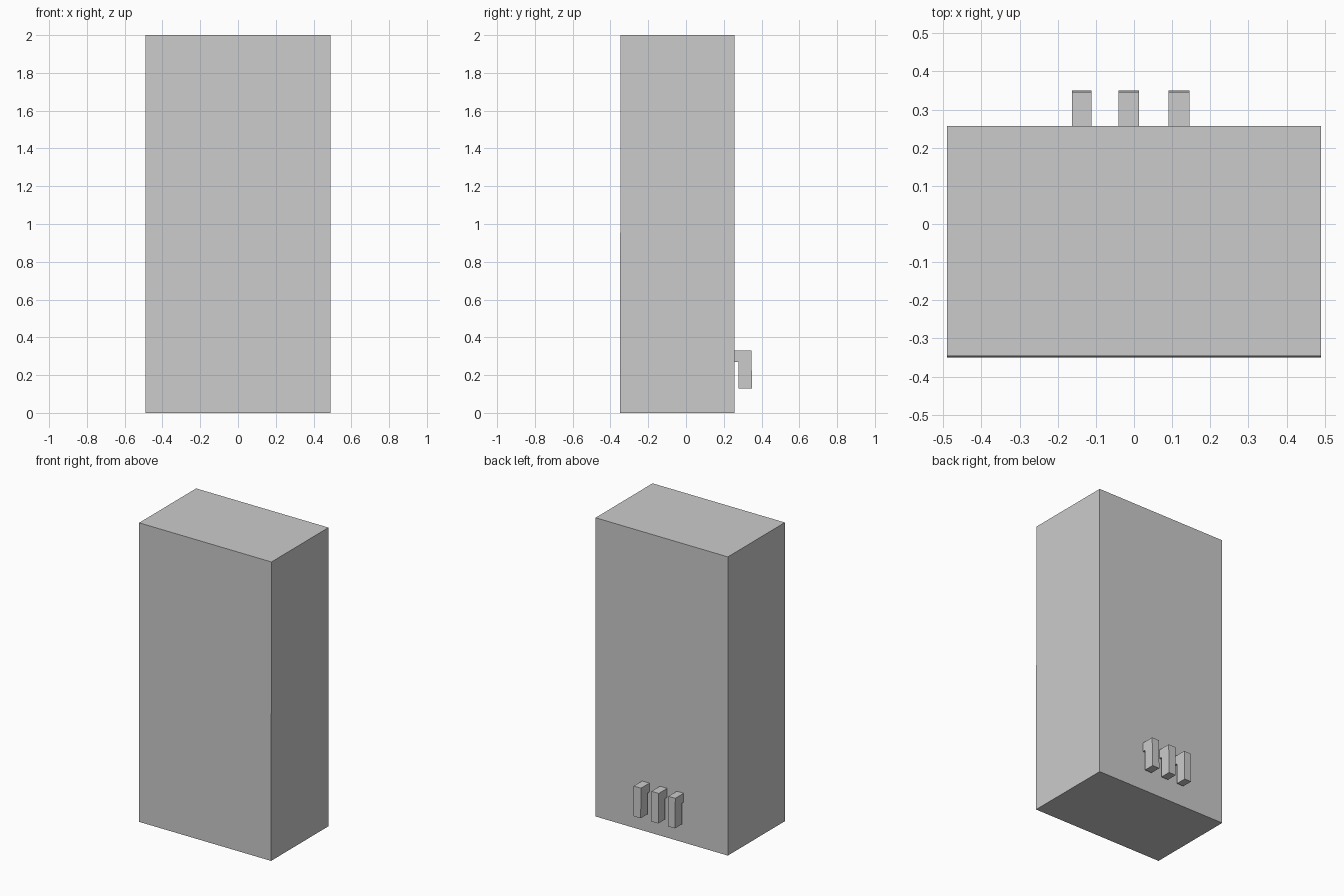
import bpy

if "Cube" in bpy.data.objects:
    bpy.data.objects.remove(bpy.data.objects["Cube"])


def extrude_profile(name, profile, x0, x1):
    """Extrude a (y, z) outline along x into a closed solid."""
    n = len(profile)
    verts = [(x, y, z) for x in (x0, x1) for y, z in profile]
    faces = [tuple(range(n))[::-1], tuple(range(n, 2 * n))]
    faces += [(i, (i + 1) % n, n + (i + 1) % n, n + i) for i in range(n)]
    mesh = bpy.data.meshes.new(name)
    mesh.from_pydata(verts, [], faces)
    mesh.update()
    obj = bpy.data.objects.new(name, mesh)
    bpy.context.collection.objects.link(obj)
    return obj


# Cabinet body, front face leaning back very slightly
body = [(-0.35, 0), (0.257, 0), (0.257, 2), (-0.346, 2)]
extrude_profile("cabinet_body", body, -0.49, 0.49)

# Three downturned spouts on the back, each an arm with a drop
spout = [(0.257, 0.27), (0.277, 0.27), (0.277, 0.13),
         (0.35, 0.13), (0.346, 0.33), (0.257, 0.33)]
spans = {"left": (-0.163, -0.112), "middle": (-0.04, 0.013), "right": (0.091, 0.145)}
for side, (x0, x1) in spans.items():
    extrude_profile("back_spout_" + side, spout, x0, x1)

# Consistent outward normals
for obj in bpy.context.collection.objects:
    bpy.context.view_layer.objects.active = obj
    bpy.ops.object.mode_set(mode='EDIT')
    bpy.ops.mesh.select_all(action='SELECT')
    bpy.ops.mesh.normals_make_consistent(inside=False)
    bpy.ops.object.mode_set(mode='OBJECT')
